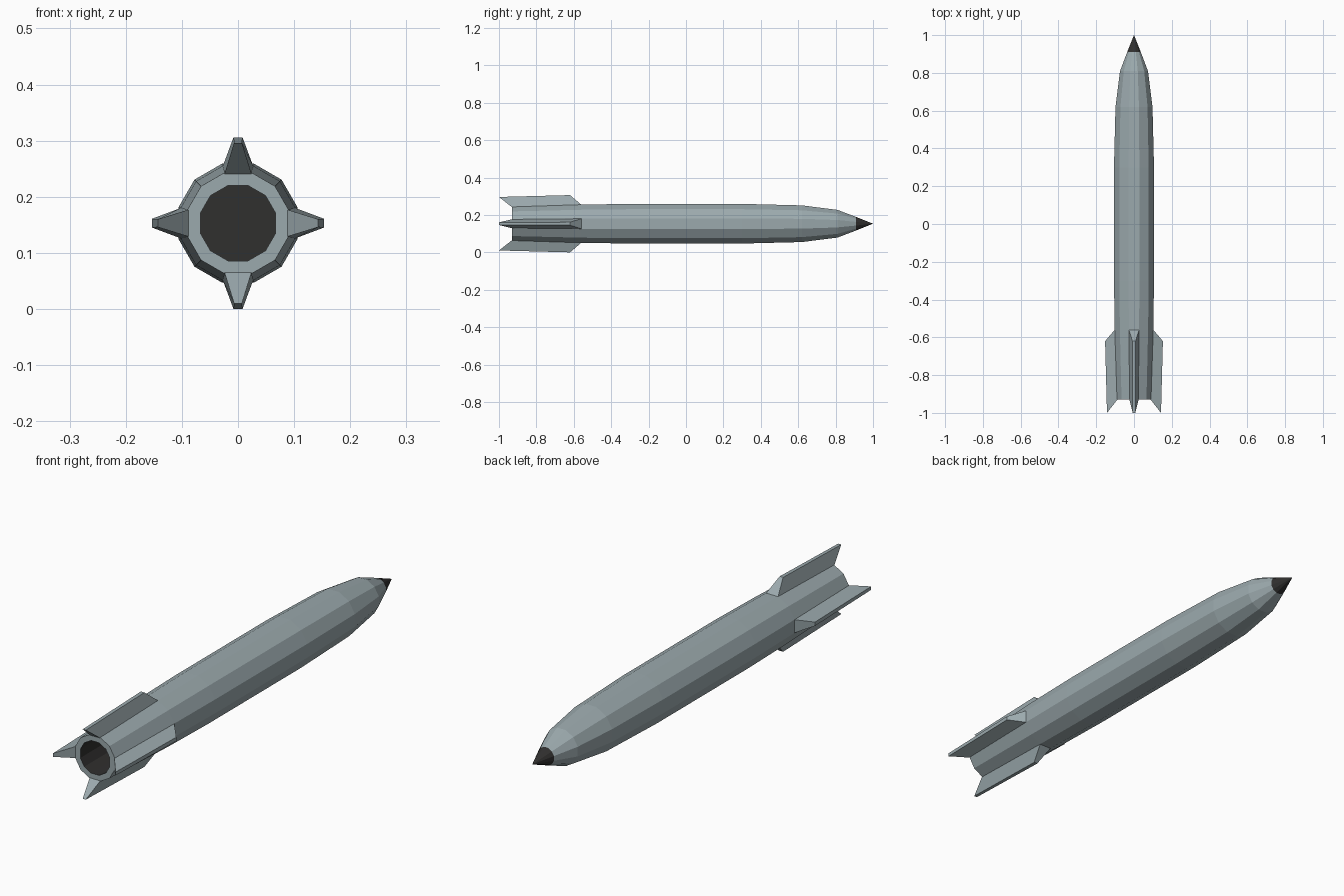
import bpy, bmesh, math
from mathutils import Matrix, Vector

if "Cube" in bpy.data.objects:
    bpy.data.objects.remove(bpy.data.objects["Cube"])

SIDES = 12
AXIS_Z = 0.153


def material(name, colour):
    mat = bpy.data.materials.new(name)
    mat.use_nodes = True
    mat.diffuse_color = colour
    mat.node_tree.nodes["Principled BSDF"].inputs["Base Color"].default_value = colour
    return mat


grey = material("blue grey metal", (0.33, 0.40, 0.42, 1))
dark = material("dark charcoal", (0.03, 0.029, 0.028, 1))


def finish(bm, name, mat):
    mesh = bpy.data.meshes.new(name)
    bm.to_mesh(mesh)
    bm.free()
    mesh.materials.append(mat)
    obj = bpy.data.objects.new(name, mesh)
    obj.location.z = AXIS_Z
    bpy.context.collection.objects.link(obj)
    return obj


def lathe(name, profile, mat, cap_end=False):
    """Twelve-sided skin along y; profile holds (y, distance to flat side)."""
    bm = bmesh.new()
    rings = []
    for y, flat in profile:
        r = flat / math.cos(math.pi / SIDES)
        angles = [(i + 0.5) * math.tau / SIDES for i in range(SIDES)]
        count = angles if flat > 0 else angles[:1]
        rings.append([bm.verts.new((r * math.cos(a), y, r * math.sin(a))) for a in count])
    for a, b in zip(rings, rings[1:]):
        for i in range(SIDES):
            j = (i + 1) % SIDES
            if len(b) == 1:
                bm.faces.new((a[j], a[i], b[0]))
            else:
                bm.faces.new((a[j], a[i], b[i], b[j]))
    if cap_end:
        bm.faces.new(rings[-1][::-1])
    return finish(bm, name, mat)


# Hull with the flat ring around the exhaust opening
lathe("hull", [(-0.93, 0.067), (-0.93, 0.09), (-0.56, 0.102), (-0.3, 0.106),
               (0.3, 0.106), (0.62, 0.098), (0.81, 0.074), (0.91, 0.036)], grey)

# Nose tip
lathe("nose_tip", [(0.91, 0.036), (1.0, 0)], dark)

# Recessed exhaust, skin facing inward
exhaust = lathe("exhaust_recess", [(-0.93, 0.067), (-0.65, 0.067)], dark, cap_end=True)
exhaust.data.flip_normals()
# The end cap must face the opening
exhaust.data.update()
bm = bmesh.new()
bm.from_mesh(exhaust.data)
for f in bm.faces:
    if len(f.verts) == SIDES and f.normal.y > 0:
        f.normal_flip()
bm.to_mesh(exhaust.data)
bm.free()


# Four tapered, swept tail fins
def tail_fin(name, angle):
    bm = bmesh.new()
    # corner: (y, distance from axis, half thickness)
    corners = [(-0.93, 0.088, 0.024), (-0.56, 0.102, 0.027),
               (-0.62, 0.153, 0.008), (-1.0, 0.143, 0.007)]
    left, right = ([bm.verts.new((s * t, y, d)) for y, d, t in corners] for s in (-1, 1))
    bm.faces.new(left)
    bm.faces.new(right[::-1])
    for i in range(4):
        j = (i + 1) % 4
        bm.faces.new((left[j], left[i], right[i], right[j]))
    bmesh.ops.recalc_face_normals(bm, faces=bm.faces)
    bmesh.ops.rotate(bm, verts=bm.verts, cent=Vector(), matrix=Matrix.Rotation(angle, 3, "Y"))
    finish(bm, name, grey)


for i, side in enumerate(("top", "left", "bottom", "right")):
    tail_fin(side + "_fin", i * math.pi / 2)
